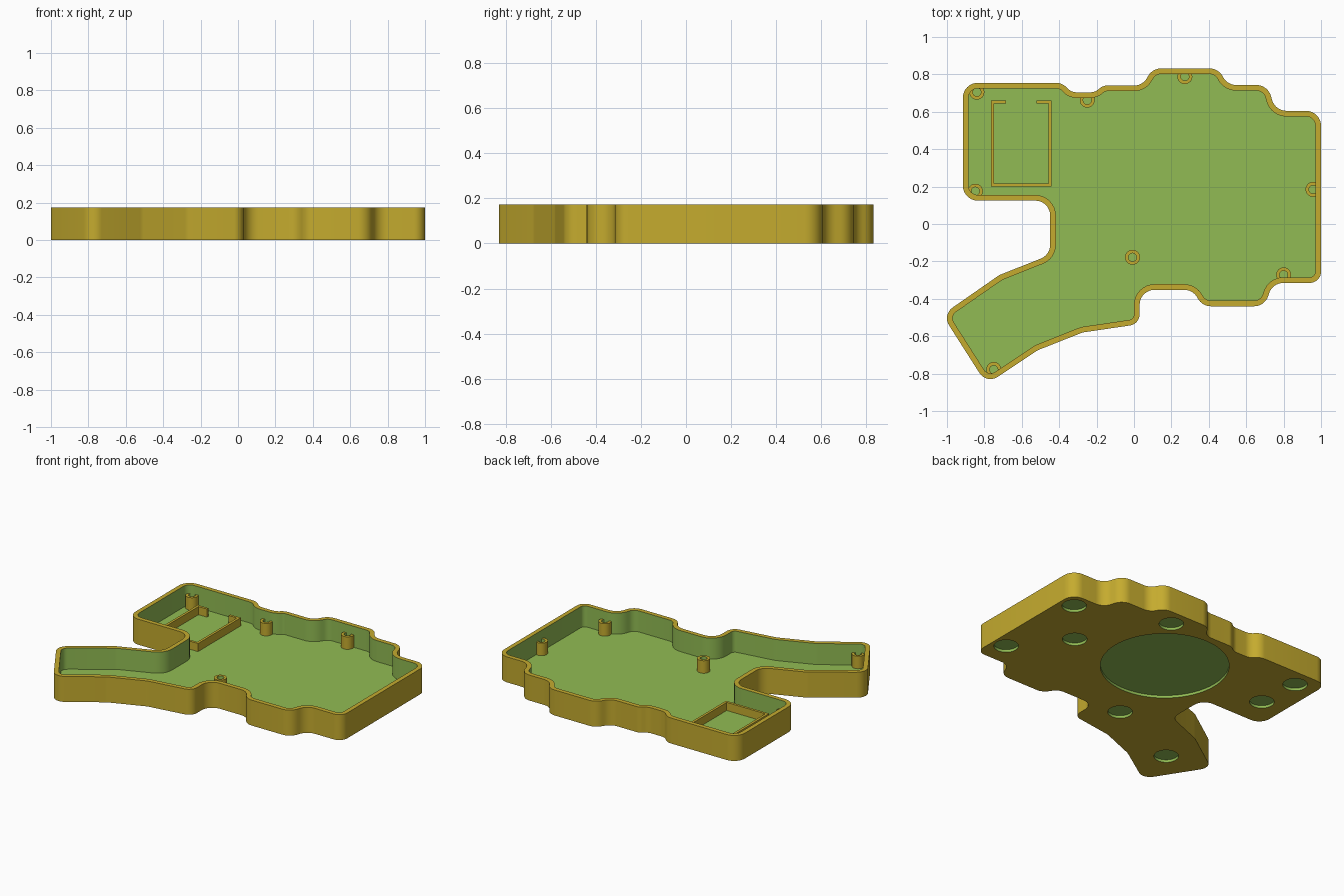
import bpy, bmesh, math
from mathutils import Vector

if "Cube" in bpy.data.objects:
    bpy.data.objects.remove(bpy.data.objects["Cube"])

HEIGHT, FLOOR, WALL = 0.173, 0.03, 0.03


def material(name, rgb):
    m = bpy.data.materials.new(name)
    m.diffuse_color = (*rgb, 1)
    m.use_nodes = True
    m.node_tree.nodes["Principled BSDF"].inputs["Base Color"].default_value = m.diffuse_color
    return m


YELLOW = material("mustard yellow", (0.56, 0.41, 0.028))
GREEN = material("leaf green", (0.285, 0.50, 0.087))


def make_object(name, bm):
    bmesh.ops.recalc_face_normals(bm, faces=bm.faces)
    mesh = bpy.data.meshes.new(name)
    bm.to_mesh(mesh)
    bm.free()
    mesh.materials.append(YELLOW)
    mesh.materials.append(GREEN)
    ob = bpy.data.objects.new(name, mesh)
    bpy.context.collection.objects.link(ob)
    return ob


def smooth(ob):
    bpy.ops.object.select_all(action='DESELECT')
    ob.select_set(True)
    bpy.context.view_layer.objects.active = ob
    bpy.ops.object.shade_smooth_by_angle(angle=math.radians(30))


def fillet(corners, steps=8):
    """Round every corner (x, y, radius) with an arc."""
    pts = []
    n = len(corners)
    for i, (x, y, r) in enumerate(corners):
        p = Vector((x, y))
        a = Vector(corners[i - 1][:2]) - p
        b = Vector(corners[(i + 1) % n][:2]) - p
        half = a.angle(b) / 2
        t = min(r / math.tan(half), a.length * 0.48, b.length * 0.48)
        r = t * math.tan(half)
        a.normalize()
        b.normalize()
        c = p + (a + b).normalized() * (r / math.sin(half))
        s, e = p + a * t - c, p + b * t - c
        sweep = s.angle_signed(e)
        for k in range(steps + 1):
            ang = -sweep * k / steps
            pts.append(c + Vector((s.x * math.cos(ang) - s.y * math.sin(ang),
                                   s.x * math.sin(ang) + s.y * math.cos(ang))))
    return pts


def inset(pts, d):
    """Offset a clockwise outline inwards."""
    out = []
    for i, p in enumerate(pts):
        a = (p - pts[i - 1]).normalized()
        b = (pts[(i + 1) % len(pts)] - p).normalized()
        na, nb = Vector((a.y, -a.x)), Vector((b.y, -b.x))
        m = (na + nb).normalized()
        out.append(p + m * d / max(m.dot(na), 0.5))
    return out


def bridge(bm, a, b, mat):
    for i in range(len(a)):
        j = (i + 1) % len(a)
        bm.faces.new((a[i], a[j], b[j], b[i])).material_index = mat


def ring(bm, pts, z):
    return [bm.verts.new((p[0], p[1], z)) for p in pts]


def circle(x, y, r, n):
    return [(x + r * math.cos(2 * math.pi * k / n),
             y + r * math.sin(2 * math.pi * k / n)) for k in range(n)]


# Case outline, clockwise from the back left corner: x, y, corner radius
OUTLINE = [
    (-0.915, 0.755, 0.08), (-0.385, 0.755, 0.08), (-0.335, 0.704, 0.07),
    (-0.21, 0.704, 0.07), (-0.165, 0.74, 0.06), (0.045, 0.74, 0.08),
    (0.10, 0.832, 0.08), (0.45, 0.832, 0.08), (0.50, 0.743, 0.08),
    (0.715, 0.743, 0.08), (0.755, 0.605, 0.08), (1.0, 0.605, 0.08),
    (1.0, -0.315, 0.06), (0.74, -0.315, 0.08), (0.70, -0.44, 0.08),
    (0.365, -0.44, 0.08), (0.315, -0.352, 0.08), (0.03, -0.352, 0.08),
    (0.03, -0.535, 0.06), (-0.275, -0.58, 0.1), (-0.515, -0.675, 0.1),
    (-0.788, -0.857, 0.07), (-1.025, -0.485, 0.07), (-0.72, -0.273, 0.1),
    (-0.448, -0.165, 0.08), (-0.448, 0.125, 0.08), (-0.915, 0.125, 0.08)]

# Tray: yellow shell, green inside
outer = fillet(OUTLINE)
inner = inset(outer, WALL)
bm = bmesh.new()
o0, o1 = ring(bm, outer, 0), ring(bm, outer, HEIGHT)
i1, i0 = ring(bm, inner, HEIGHT), ring(bm, inner, FLOOR)
bridge(bm, o0, o1, 0)
bridge(bm, o1, i1, 0)
bridge(bm, i1, i0, 1)
bm.faces.new(o0).material_index = 0
bm.faces.new(i0).material_index = 1
tray = make_object("tray", bm)

# Shallow round recesses in the underside
RECESSES = [(0.0, 0.294, 0.397)] + [(x, y, 0.076) for x, y in (
    (0.90, 0.50), (0.30, 0.715), (0.634, 0.188), (0.904, -0.147),
    (-0.156, -0.319), (-0.723, -0.553), (-0.745, 0.337), (-0.764, 0.633))]
bm = bmesh.new()
for x, y, r in RECESSES:
    pts = circle(x, y, r, 64 if r > 0.2 else 32)
    lo, hi = ring(bm, pts, -0.05), ring(bm, pts, 0.018)
    bridge(bm, lo, hi, 1)
    for loop in (lo, hi):
        bm.faces.new(loop).material_index = 1
cutter = make_object("recess_cutter", bm)
cutter.hide_render = True
mod = tray.modifiers.new("recesses", 'BOOLEAN')
mod.operation, mod.solver, mod.object = 'DIFFERENCE', 'EXACT', cutter
bpy.context.view_layer.objects.active = tray
bpy.ops.object.modifier_apply(modifier=mod.name)
bpy.data.objects.remove(cutter)
smooth(tray)

# Hollow screw posts
POSTS = [(-0.84, 0.705), (-0.848, 0.175), (-0.25, 0.662), (0.272, 0.788),
         (0.957, 0.185), (0.80, -0.272), (-0.008, -0.178), (-0.75, -0.778)]
for x, y in POSTS:
    bm = bmesh.new()
    big, small = circle(x, y, 0.04, 24), circle(x, y, 0.022, 24)
    z0, z1 = FLOOR - 0.005, 0.115
    a, b = ring(bm, big, z0), ring(bm, big, z1)
    c, d = ring(bm, small, z1), ring(bm, small, z0)
    bridge(bm, a, b, 0)
    bridge(bm, b, c, 0)
    bridge(bm, c, d, 1)
    bridge(bm, d, a, 0)
    smooth(make_object("screw_post", bm))

# Low holder frame, open at the back
frame = [(-0.765, 0.66), (-0.685, 0.66), (-0.685, 0.643), (-0.748, 0.643),
         (-0.748, 0.217), (-0.458, 0.217), (-0.458, 0.643), (-0.52, 0.643),
         (-0.52, 0.66), (-0.441, 0.66), (-0.441, 0.20), (-0.765, 0.20)]
bm = bmesh.new()
lo, hi = ring(bm, frame, FLOOR - 0.005), ring(bm, frame, 0.085)
bridge(bm, lo, hi, 0)
bm.faces.new(lo)
bm.faces.new(hi)
make_object("holder_frame", bm)
